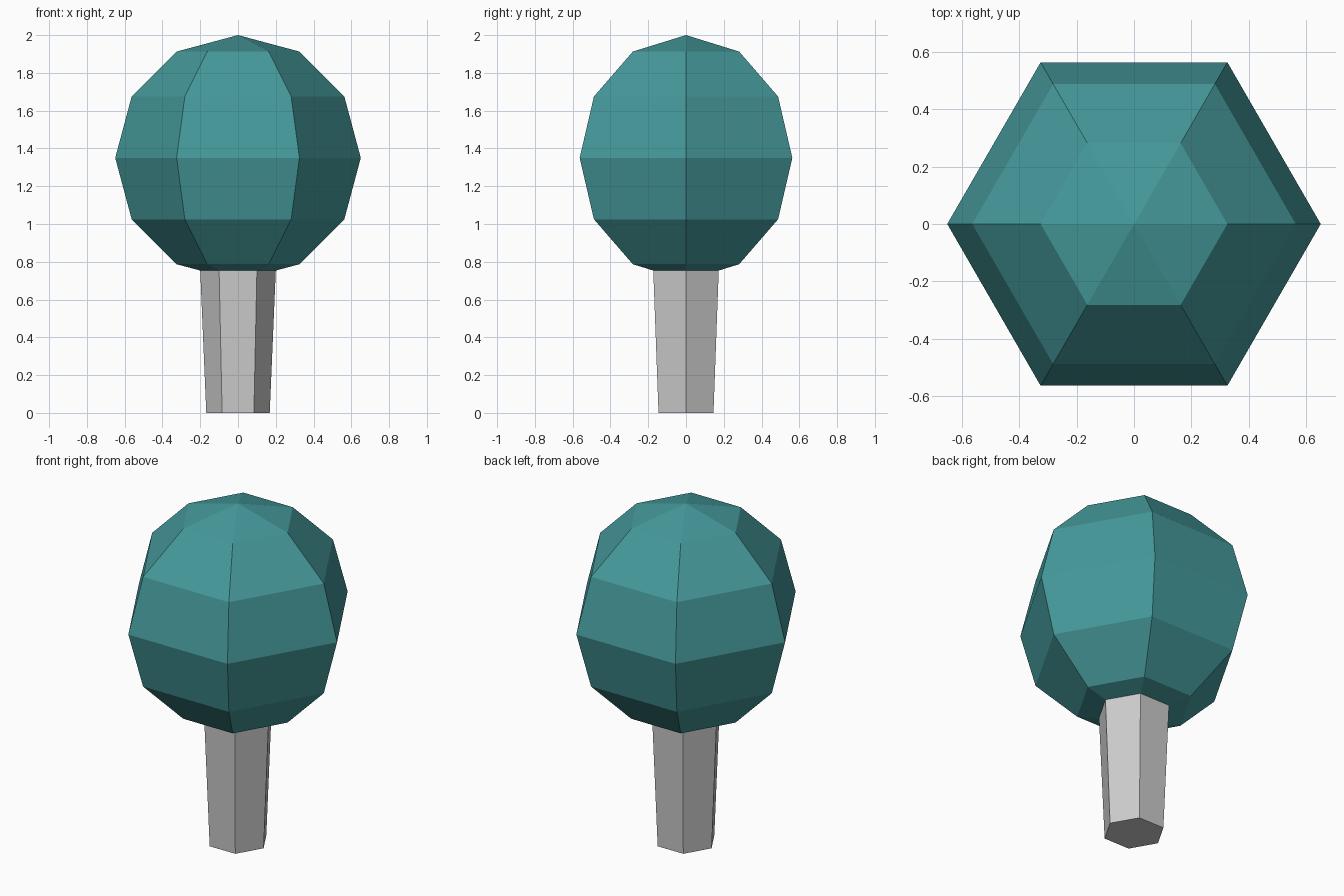
import bpy, math

if "Cube" in bpy.data.objects:
    bpy.data.objects.remove(bpy.data.objects["Cube"])

SIDES = 6

def lathe(name, profile, color=None):
    """Flat-shaded six-sided solid from (radius, z) points, bottom to top; radius 0 makes a pole."""
    verts, faces, rings = [], [], []
    for r, z in profile:
        start, n = len(verts), (SIDES if r > 0 else 1)
        for i in range(n):
            a = math.tau * i / SIDES
            verts.append((r * math.cos(a), r * math.sin(a), z))
        rings.append([start + i % n for i in range(SIDES)])
    for lo, hi in zip(rings, rings[1:]):
        for i in range(SIDES):
            j = (i + 1) % SIDES
            faces.append(list(dict.fromkeys((lo[i], lo[j], hi[j], hi[i]))))
    if profile[0][0] > 0:
        faces.append(rings[0][::-1])
    if profile[-1][0] > 0:
        faces.append(rings[-1])
    mesh = bpy.data.meshes.new(name)
    mesh.from_pydata(verts, [], faces)
    ob = bpy.data.objects.new(name, mesh)
    bpy.context.collection.objects.link(ob)
    if color:
        mat = bpy.data.materials.new(name + "_color")
        mat.diffuse_color = color
        mat.use_nodes = True
        mat.node_tree.nodes["Principled BSDF"].inputs["Base Color"].default_value = mat.diffuse_color
        mesh.materials.append(mat)
    return ob

# Trunk, slightly wider at the top where it enters the crown
lathe("trunk", [(0.168, 0), (0.202, 0.8)])

# Crown: six-segment, six-ring faceted ball
R, ZC = 0.65, 1.35
angles = [math.radians(-90 + 30 * k) for k in range(7)]
crown = [(R * math.cos(a) if abs(a) < 1.5 else 0, ZC + R * math.sin(a)) for a in angles]
lathe("crown", crown, (0.06, 0.32, 0.33, 1))
